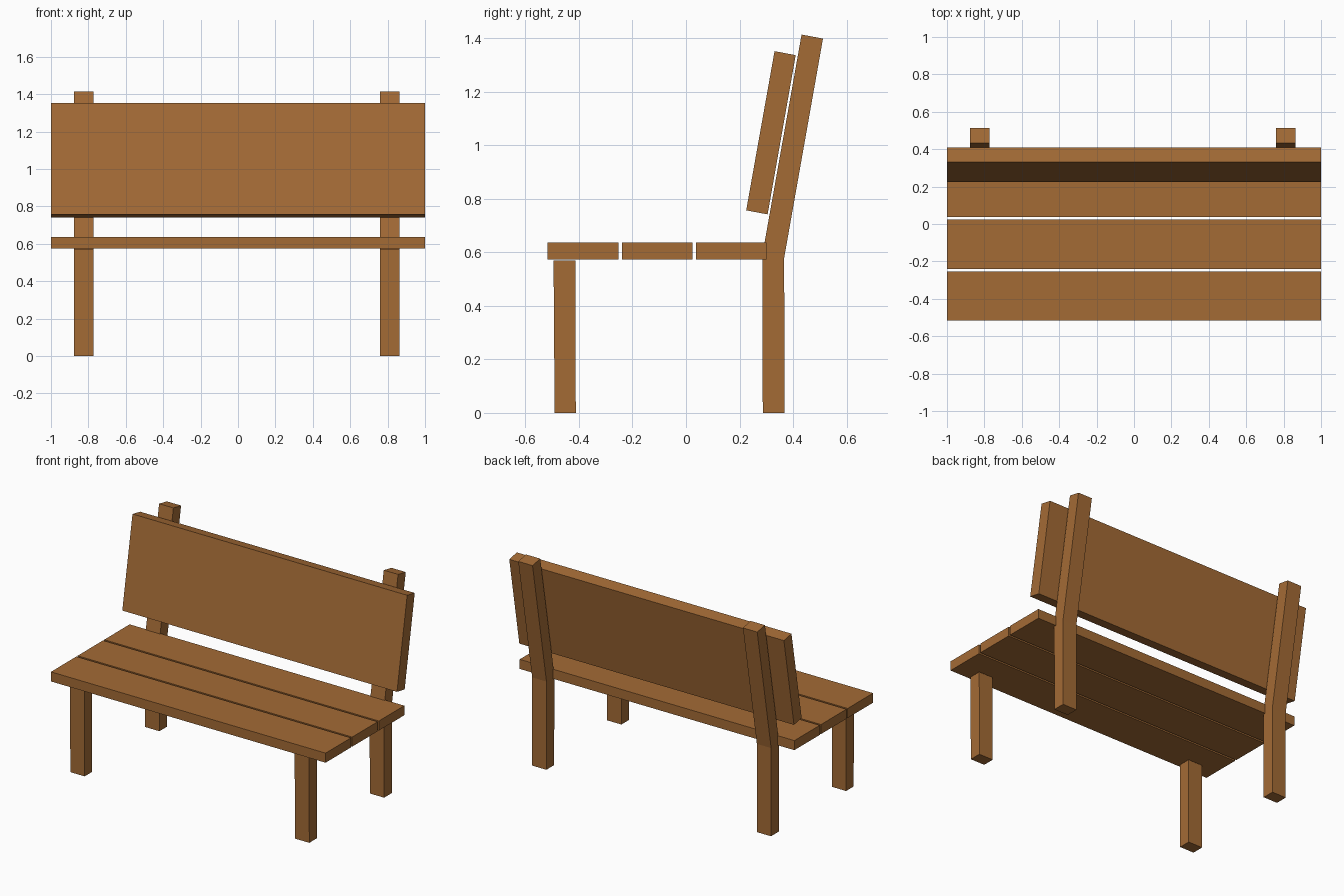
import bpy

if "Cube" in bpy.data.objects:
    bpy.data.objects.remove(bpy.data.objects["Cube"])

wood = bpy.data.materials.new("wood")
wood.diffuse_color = (0.37, 0.147, 0.036, 1)
wood.use_nodes = True
wood.node_tree.nodes["Principled BSDF"].inputs["Base Color"].default_value = wood.diffuse_color


def extrude_profile(name, profile, x0, x1):
    """Sweep a side profile of (y, z) points, counter-clockwise seen from +x."""
    n = len(profile)
    verts = [(x, y, z) for x in (x0, x1) for y, z in profile]
    faces = [tuple(reversed(range(n))), tuple(range(n, 2 * n))]
    faces += [(i, (i + 1) % n, n + (i + 1) % n, n + i) for i in range(n)]
    mesh = bpy.data.meshes.new(name)
    mesh.from_pydata(verts, [], faces)
    mesh.materials.append(wood)
    obj = bpy.data.objects.new(name, mesh)
    bpy.context.collection.objects.link(obj)
    return obj


# Three seat planks with narrow gaps
for i in range(3):
    y = -0.517 + i * 0.277
    extrude_profile(f"seat_plank_{i + 1}",
                    [(y, 0.574), (y + 0.264, 0.574), (y + 0.264, 0.637), (y, 0.637)], -1, 1)

# Leaning backrest board
extrude_profile("backrest", [(0.225, 0.757), (0.305, 0.742), (0.410, 1.337), (0.331, 1.352)], -1, 1)

# Straight front legs, and back legs that bend into the backrest posts
front_leg = [(-0.491, 0), (-0.412, 0), (-0.413, 0.569), (-0.495, 0.569)]
back_leg = [(0.287, 0), (0.368, 0), (0.367, 0.58), (0.512, 1.399), (0.432, 1.414), (0.285, 0.588)]
for side, x0, x1 in (("left", -0.877, -0.773), ("right", 0.759, 0.863)):
    extrude_profile(f"front_leg_{side}", front_leg, x0, x1)
    extrude_profile(f"back_leg_{side}", back_leg, x0, x1)
